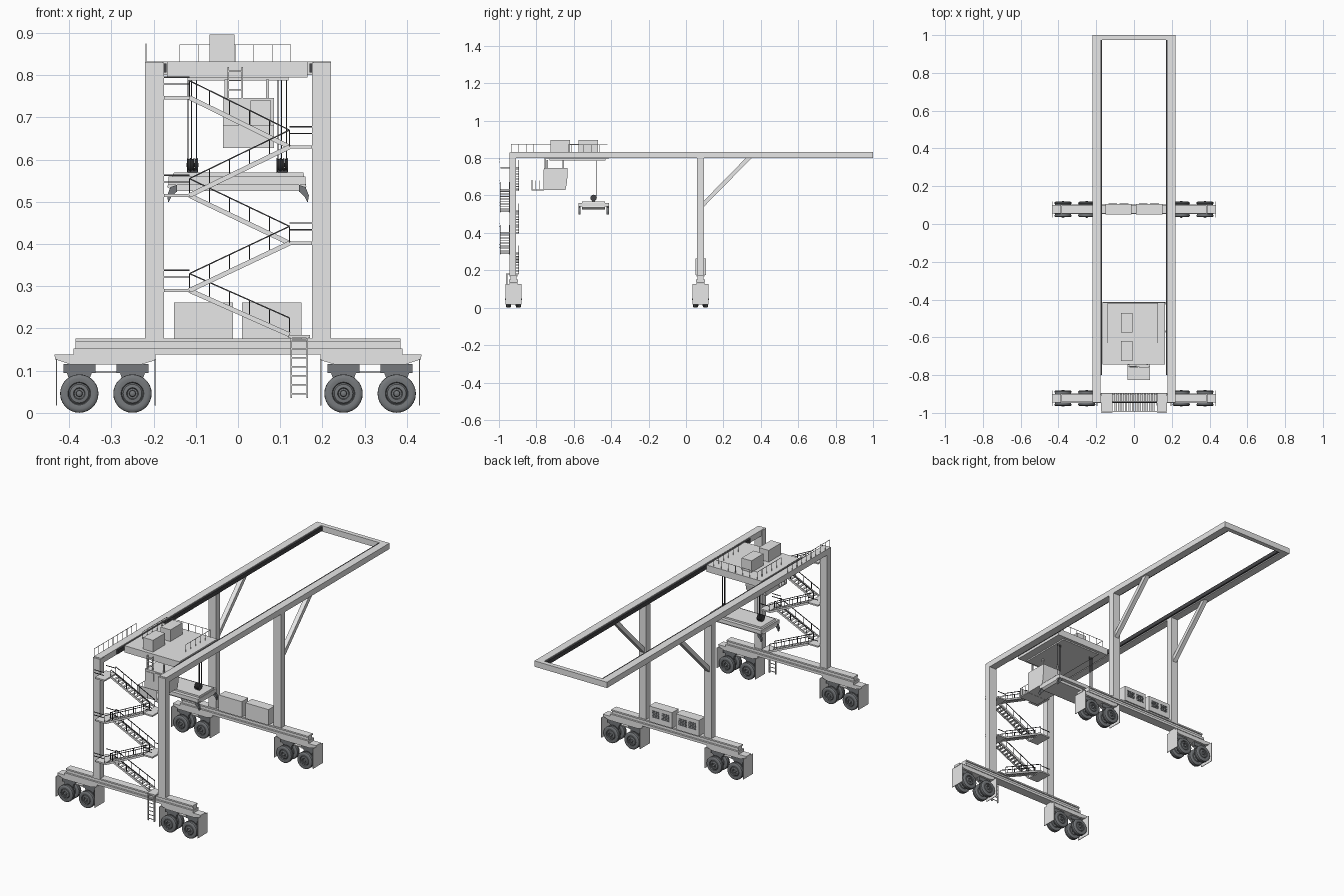
import bpy, bmesh, math
from mathutils import Vector, Matrix

if "Cube" in bpy.data.objects:
    bpy.data.objects.remove(bpy.data.objects["Cube"])


def material(name, *rgb):
    m = bpy.data.materials.new(name)
    m.diffuse_color = (*rgb, 1)
    m.use_nodes = True
    m.node_tree.nodes["Principled BSDF"].inputs["Base Color"].default_value = m.diffuse_color
    return m


grey = material("painted steel grey", 0.8, 0.8, 0.8)
rubber = material("tyre grey", 0.18, 0.19, 0.2)
dark = material("dark steel", 0.06, 0.06, 0.065)


def finish(name, bm, mat=grey, smooth=False):
    bmesh.ops.recalc_face_normals(bm, faces=bm.faces)
    me = bpy.data.meshes.new(name)
    bm.to_mesh(me)
    bm.free()
    me.materials.append(mat)
    ob = bpy.data.objects.new(name, me)
    bpy.context.collection.objects.link(ob)
    if smooth:
        bpy.ops.object.select_all(action='DESELECT')
        ob.select_set(True)
        bpy.context.view_layer.objects.active = ob
        bpy.ops.object.shade_smooth_by_angle(angle=math.radians(35))
    return ob


def box(bm, x0, x1, y0, y1, z0, z1):
    m = Matrix.Translation(((x0 + x1) / 2, (y0 + y1) / 2, (z0 + z1) / 2)) @ \
        Matrix.Diagonal((abs(x1 - x0), abs(y1 - y0), abs(z1 - z0), 1))
    bmesh.ops.create_cube(bm, size=1, matrix=m)


def bar(bm, p, q, w=0.002, h=None):
    """Square bar from p to q, w sideways and h upwards."""
    p, q = Vector(p), Vector(q)
    d = (q - p).normalized()
    s = d.cross(Vector((0, 0, 1)))
    s = s.normalized() if s.length > 0.01 else Vector((1, 0, 0))
    rot = Matrix((s, d, s.cross(d))).transposed().to_4x4()
    m = Matrix.Translation((p + q) / 2) @ rot @ Matrix.Diagonal((w, (q - p).length, h or w, 1))
    bmesh.ops.create_cube(bm, size=1, matrix=m)


def prism(bm, pts, axis, lo, hi):
    """Extrude a 2D outline: axis 'y' takes (x, z), axis 'x' takes (y, z)."""
    place = (lambda a, b, t: (a, t, b)) if axis == 'y' else (lambda a, b, t: (t, a, b))
    r0 = [bm.verts.new(place(a, b, lo)) for a, b in pts]
    r1 = [bm.verts.new(place(a, b, hi)) for a, b in pts]
    bm.faces.new(r0)
    bm.faces.new(r1[::-1])
    for i in range(len(pts)):
        j = (i + 1) % len(pts)
        bm.faces.new((r0[i], r0[j], r1[j], r1[i]))


def lathe(bm, prof, c, axis='y', n=28):
    """Spin (radius, offset) profile about an axis through c, ends capped."""
    rings = []
    for r, o in prof:
        ring = []
        for k in range(n):
            a = math.tau * k / n
            u, v = r * math.cos(a), r * math.sin(a)
            off = (u, o, v) if axis == 'y' else (o, u, v)
            ring.append(bm.verts.new(Vector(c) + Vector(off)))
        rings.append(ring)
    for a, b in zip(rings, rings[1:]):
        for k in range(n):
            bm.faces.new((a[k], a[(k + 1) % n], b[(k + 1) % n], b[k]))
    bm.faces.new(rings[0])
    bm.faces.new(rings[-1])


def railing(bm, p, q, n, h):
    """Top rail on n + 1 posts."""
    p, q, up = Vector(p), Vector(q), Vector((0, 0, h))
    bar(bm, p + up, q + up)
    for i in range(n + 1):
        b = p.lerp(q, i / n)
        bar(bm, b, b + up)


def ladder(name, x0, x1, y, z0, z1, n):
    bm = bmesh.new()
    for x in (x0, x1):
        box(bm, x - .002, x + .002, y - .004, y + .004, z0, z1)
    for i in range(n):
        z = z0 + (z1 - z0) * (i + .5) / n
        bar(bm, (x0, y, z), (x1, y, z), .003)
    finish(name, bm)


# legs, girders, rails and braces
bm = bmesh.new()
for s in (-1, 1):
    for y0, top in ((-.945, .83), (.06, .80)):
        box(bm, s * .175, s * .22, y0, y0 + .035, .175, top)
finish("legs", bm)
bm = bmesh.new()
for s in (-1, 1):
    box(bm, s * .178, s * .22, -.935, 1, .80, .832)
box(bm, -.178, .178, .975, 1, .80, .832)
finish("girder_frame", bm)
bm = bmesh.new()
for s in (-1, 1):
    box(bm, s * .169, s * .178, -.80, .975, .806, .828)
finish("trolley_rails", bm, dark)
bm = bmesh.new()
for s in (-1, 1):
    bar(bm, (s * .198, .085, .545), (s * .198, .345, .81), .024, .022)
finish("diagonal_braces", bm)

# ground-level beams and bogies, one set per side
half = [(.003, .018), (.007, .016), (.008, .008), (.012, .008), (.014, .012), (.022, .011),
        (.025, .008), (.027, .013), (.036, .0145), (.042, .013), (.045, .010), (.0455, .004),
        (.0435, .003)]
tyre = half + [(r, -o) for r, o in reversed(half)]
for side, cy in (("front", -.9225), ("rear", .0775)):
    bm = bmesh.new()
    box(bm, -.39, .39, cy - .025, cy + .025, .138, .152)
    box(bm, -.385, .385, cy - .015, cy + .015, .152, .170)
    box(bm, -.385, .385, cy - .021, cy + .021, .168, .176)
    finish(side + "_sill_beam", bm)
    bm, wheels, struts = bmesh.new(), bmesh.new(), bmesh.new()
    for s in (-1, 1):
        X = lambda t: s * (.313 + t)
        prism(bm, [(X(-.118), .138), (X(.122), .138), (X(.120), .127), (X(.085), .115),
                   (X(-.085), .115), (X(-.118), .125)], 'y', cy - .022, cy + .022)
        box(bm, X(-.07), X(.07), cy - .006, cy + .006, .094, .099)
        for t in (-.117, .117):           # hanging mudguard plates
            box(bm, X(t - .0015), X(t + .0015), cy - .042, cy + .042, .018, .128)
        for t in (-.063, .063):
            box(struts, X(t - .038), X(t + .038), cy - .01, cy + .01, .094, .116)
            prism(struts, [(X(t - .03), .096), (X(t + .03), .096), (X(t + .01), .04),
                           (X(t - .01), .04)], 'y', cy - .008, cy + .008)
            box(struts, X(t - .006), X(t + .006), cy - .03, cy + .03, .04, .052)
            for o in (-.0265, .0265):
                lathe(wheels, tyre, (X(t), cy + o, .0458))
    finish(side + "_bogies", bm)
    finish(side + "_axle_struts", struts, rubber)
    finish(side + "_wheels", wheels, rubber, True)

# machine houses on the rear sill, with vent slats on the back
bm, vents = bmesh.new(), bmesh.new()
for x0 in (-.152, .01):
    box(bm, x0, x0 + .14, .05, .106, .176, .262)
    for k in (0, 1):
        a = x0 + .016 + k * .06
        for i in range(5):
            z = .205 + i * .008
            box(vents, a, a + .046, .1055, .108, z, z + .005)
finish("machine_houses", bm)
finish("vent_slats", vents, rubber)

# zigzag stairs: up-left flights in the inner lane, up-right in the outer lane
levels = [.185, .29, .402, .515, .63, .747]
L, R = -.115, .122
inner, outer = (-.938, -.895), (-.992, -.945)
steps, rails = bmesh.new(), bmesh.new()
for i in range(5):
    z0, z1 = levels[i], levels[i + 1]
    xa, xb = (R, L) if i % 2 == 0 else (L, R)
    lane = inner if i % 2 == 0 else outer
    for y in lane:
        bar(steps, (xa, y, z0), (xb, y, z1), .003, .011)
        a, b, up = Vector((xa, y, z0)), Vector((xb, y, z1)), Vector((0, 0, .04))
        bar(rails, a + up, b + up, .003)
        for k in range(6):
            p = a.lerp(b, k / 5)
            bar(rails, p, p + up)
    for k in range(1, 13):
        f = k / 13
        x, z = xa + (xb - xa) * f, z0 + (z1 - z0) * f
        box(steps, x - .006, x + .006, lane[0], lane[1], z - .0015, z + .0015)
    e = -.175 if xb < 0 else .175
    box(steps, xb, e, -.992, -.895, z1 - .004, z1 + .004)
    for y, h in ((-.9985, .036), (-.9985, .052), (-.895, .036)):
        bar(rails, (xb, y, z1 + h - .004), (e, y, z1 + h - .004), .003)
box(steps, .12, .17, -.96, -.895, .177, .184)
finish("stair_flights", steps)
finish("stair_handrails", rails, dark)
ladder("access_ladder", .126, .164, -.958, .035, .184, 7)

# trolley deck, winch housings and railings
bm = bmesh.new()
box(bm, -.168, .165, -.745, -.415, .795, .832)
box(bm, -.12, .12, -.73, -.43, .788, .796)
finish("trolley_deck", bm)
bm = bmesh.new()
for y in (-.725, -.575):
    box(bm, -.068, -.008, y, y + .105, .832, .896)
finish("winch_housings", bm)
bm = bmesh.new()
railing(bm, (-.138, -.42, .83), (.125, -.42, .83), 6, .042)
for x in (-.138, .125):
    railing(bm, (x, -.63, .83), (x, -.42, .83), 5, .042)
railing(bm, (-.218, -.935, .83), (-.218, -.57, .83), 9, .044)
finish("deck_railings", bm)

# hanging operator cab with balcony
bm = bmesh.new()
prism(bm, [(-.758, .628), (-.645, .628), (-.638, .66), (-.634, .70), (-.634, .746),
           (-.758, .746)], 'x', -.035, .085)
box(bm, -.035, .085, -.825, -.758, .627, .633)
box(bm, -.035, .085, -.825, -.822, .633, .682)
box(bm, .03, .078, -.762, -.758, .64, .74)
box(bm, -.025, .02, -.761, -.758, .69, .735)
for x in (-.028, .07):
    for y in (-.742, -.655):
        box(bm, x - .004, x + .004, y - .004, y + .004, .745, .79)
finish("operator_cab", bm)
bm = bmesh.new()
for x in (-.034, .084):
    railing(bm, (x, -.824, .63), (x, -.76, .63), 3, .05)
finish("cab_balcony_railing", bm)
ladder("cab_ladder", -.023, .01, -.752, .69, .82, 6)

# hoist ropes, sheaves and spreader
ropes, sheaves, bm = bmesh.new(), bmesh.new(), bmesh.new()
cy = -.494
for x in (-.108, .105):
    for o in (-.010, -.002, .010):
        bar(ropes, (x + o, cy + .013, .588), (x + o, cy + .013, .79), .0025)
    for o in (-.009, 0, .009):
        lathe(sheaves, [(.017, -.0042), (.0145, -.001), (.0145, .001), (.017, .0042)],
              (x + o, cy, .587), 'x', 24)
    lathe(sheaves, [(.005, -.014), (.005, .014)], (x, cy, .587), 'x', 12)
    box(sheaves, x - .012, x + .012, cy - .008, cy + .008, .566, .58)
prism(bm, [(-.152, .569), (.155, .569), (.162, .535), (.15, .526), (-.155, .526),
           (-.168, .535)], 'y', cy - .062, cy + .062)
box(bm, -.165, .16, cy - .081, cy + .081, .540, .560)
finish("hoist_ropes", ropes, dark)
finish("rope_sheaves", sheaves, dark, True)
finish("spreader", bm)
bm = bmesh.new()
for s in (-1, 1):
    for y in (-.569, -.419):
        prism(bm, [(s * .145, .54), (s * .160, .535), (s * .168, .515), (s * .165, .498),
                   (s * .158, .512), (s * .145, .524)], 'y', y - .006, y + .006)
finish("spreader_hooks", bm, rubber)
